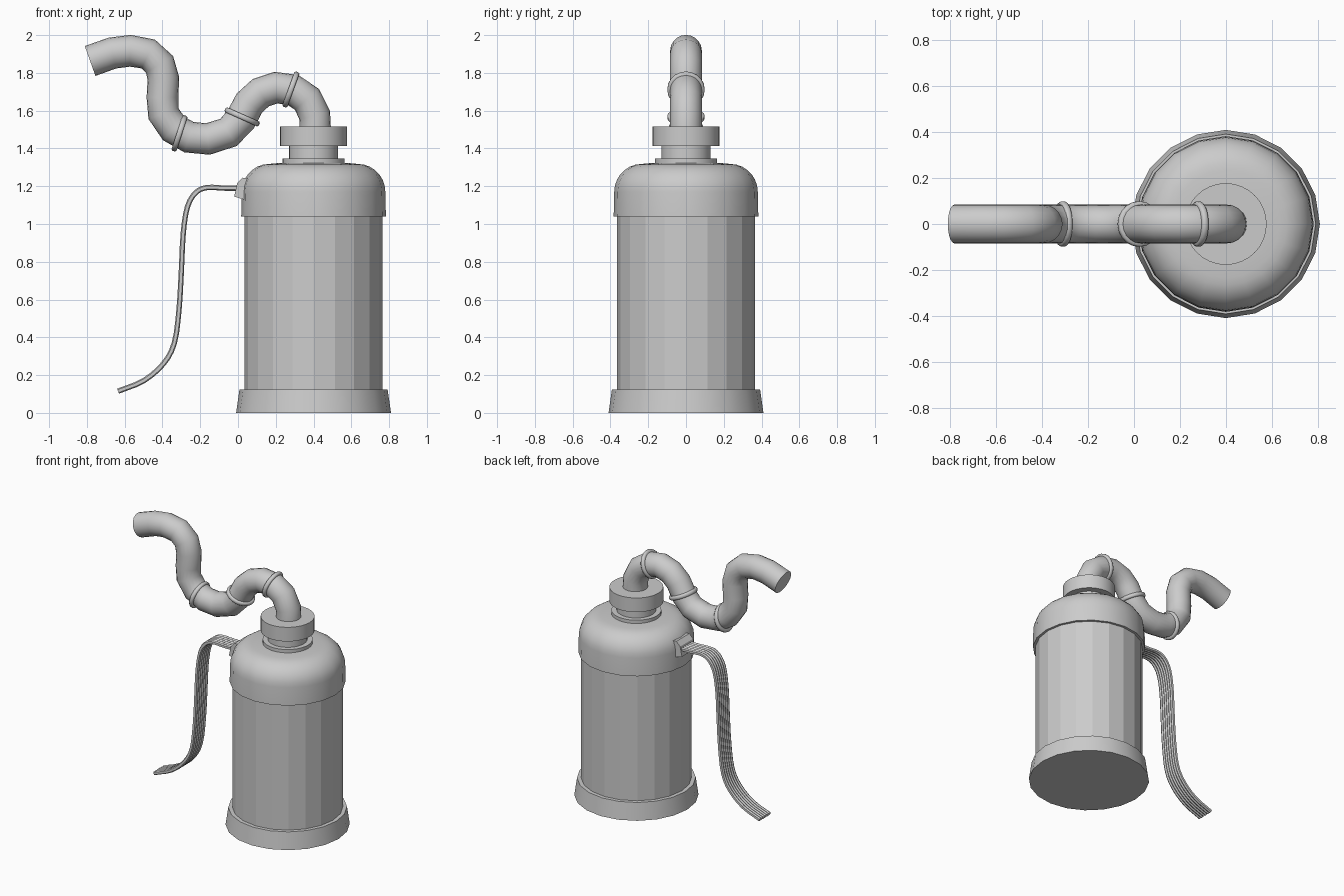
import bpy, bmesh, math
from mathutils import Vector

if "Cube" in bpy.data.objects:
    bpy.data.objects.remove(bpy.data.objects["Cube"])

CX = 0.4  # canister axis


def finish(name, bm, angle=None):
    bmesh.ops.recalc_face_normals(bm, faces=bm.faces)
    me = bpy.data.meshes.new(name)
    bm.to_mesh(me)
    bm.free()
    ob = bpy.data.objects.new(name, me)
    bpy.context.collection.objects.link(ob)
    if angle:
        bpy.ops.object.select_all(action='DESELECT')
        ob.select_set(True)
        bpy.context.view_layer.objects.active = ob
        bpy.ops.object.shade_smooth_by_angle(angle=math.radians(angle))
    return ob


def skin(bm, rings):
    """Bridge successive closed rings of points and cap both ends."""
    vs = [[bm.verts.new(p) for p in r] for r in rings]
    n = len(vs[0])
    for a, b in zip(vs, vs[1:]):
        for i in range(n):
            j = (i + 1) % n
            bm.faces.new((a[i], a[j], b[j], b[i]))
    bm.faces.new(vs[0])
    bm.faces.new(vs[-1])


def lathe(name, profile, sides=20, angle=35):
    bm = bmesh.new()
    turn = [2 * math.pi * i / sides for i in range(sides)]
    skin(bm, [[(CX + r * math.cos(t), r * math.sin(t), z) for t in turn]
              for r, z in profile])
    return finish(name, bm, angle)


def smooth_path(pts, steps):
    """Catmull-Rom through (x, z) points."""
    p = [Vector(q) for q in pts]
    p = [2 * p[0] - p[1]] + p + [2 * p[-1] - p[-2]]
    out = []
    for a, b, c, d in zip(p, p[1:], p[2:], p[3:]):
        for k in range(steps):
            t = k / steps
            out.append(0.5 * (2 * b + (c - a) * t + (2 * a - 5 * b + 4 * c - d) * t ** 2
                              + (3 * b - a - 3 * c + d) * t ** 3))
    return out + [p[-2]]


def sweep(name, path, section, angle=40):
    """Sweep a (y, normal) section along a path lying in the xz plane."""
    rings = []
    for i, p in enumerate(path):
        t = (path[min(i + 1, len(path) - 1)] - path[max(i - 1, 0)]).normalized()
        rings.append([(p.x - t.y * n, y, p.y + t.x * n) for y, n in section])
    bm = bmesh.new()
    skin(bm, rings)
    return finish(name, bm, angle)


# Canister, base and shoulder
lathe("base", [(0.41, 0), (0.392, 0.125), (0.36, 0.125)])
lathe("body", [(0.365, 0.1), (0.365, 1.06)], angle=10)
dome = [(0.235 + 0.145 * math.cos(a), 1.17 + 0.148 * math.sin(a))
        for a in (math.radians(90 * k / 7) for k in range(8))]
lathe("shoulder", [(0.36, 1.04), (0.383, 1.04)] + dome + [(0.18, 1.323)])

# Neck and cap
lathe("neck_flange", [(0.165, 1.31), (0.165, 1.347)], 32)
lathe("neck", [(0.13, 1.33), (0.13, 1.43)], 32)
lathe("cap", [(0.178, 1.412), (0.178, 1.515)], 32)

# Bent hose
hose = [(0.408, 1.5), (0.406, 1.575), (0.365, 1.66), (0.29, 1.71), (0.2, 1.722),
        (0.12, 1.695), (0.06, 1.64), (0.015, 1.555), (-0.05, 1.485), (-0.16, 1.45),
        (-0.26, 1.46), (-0.34, 1.505), (-0.395, 1.585), (-0.4, 1.67), (-0.395, 1.77),
        (-0.415, 1.845), (-0.475, 1.9), (-0.57, 1.917), (-0.665, 1.905), (-0.783, 1.863)]
circle = [(math.cos(math.pi * k / 10), math.sin(math.pi * k / 10)) for k in range(20)]
sweep("hose", smooth_path(hose, 1), [(0.084 * a, 0.084 * b) for a, b in circle])

# Joint rings around the hose: centre and tilt of the axis in the xz plane
for k, (x, z, deg) in enumerate([(0.28, 1.712, -20), (0.022, 1.567, 66), (-0.31, 1.48, -18)]):
    d = math.radians(deg)
    axis, side = Vector((math.cos(d), 0, math.sin(d))), Vector((-math.sin(d), 0, math.cos(d)))
    rings = []
    for s, r in [(-0.014, 0.08), (-0.014, 0.093), (-0.007, 0.099), (0.007, 0.099),
                 (0.014, 0.093), (0.014, 0.08)]:
        rings.append([Vector((x, 0, z)) + axis * s + Vector((0, r * a, 0)) + side * (r * b)
                      for a, b in circle])
    bm = bmesh.new()
    skin(bm, rings)
    finish(f"hose_ring_{k + 1}", bm, 50)

# Ribbed strap
strap = [(0.02, 1.19), (-0.07, 1.19), (-0.165, 1.193), (-0.225, 1.165), (-0.268, 1.09),
         (-0.29, 0.95), (-0.3, 0.75), (-0.312, 0.55), (-0.337, 0.37), (-0.395, 0.26),
         (-0.5, 0.17), (-0.635, 0.115)]
ribs, w, h = 6, 0.065, 0.014
edge = [(-w + 2 * w * k / (2 * ribs), h if k % 2 else h - 0.006) for k in range(2 * ribs + 1)]
section = edge + [(y, -n) for y, n in reversed(edge)]
sweep("strap", smooth_path(strap, 3), section, 30)

# Strap bracket
outline = [(-0.02, 1.145), (0.03, 1.13), (0.09, 1.13), (0.09, 1.24), (0.025, 1.245), (-0.005, 1.215)]
bm = bmesh.new()
skin(bm, [[(x, y, z) for x, z in outline] for y in (-0.075, 0.075)])
finish("strap_bracket", bm, 30)
